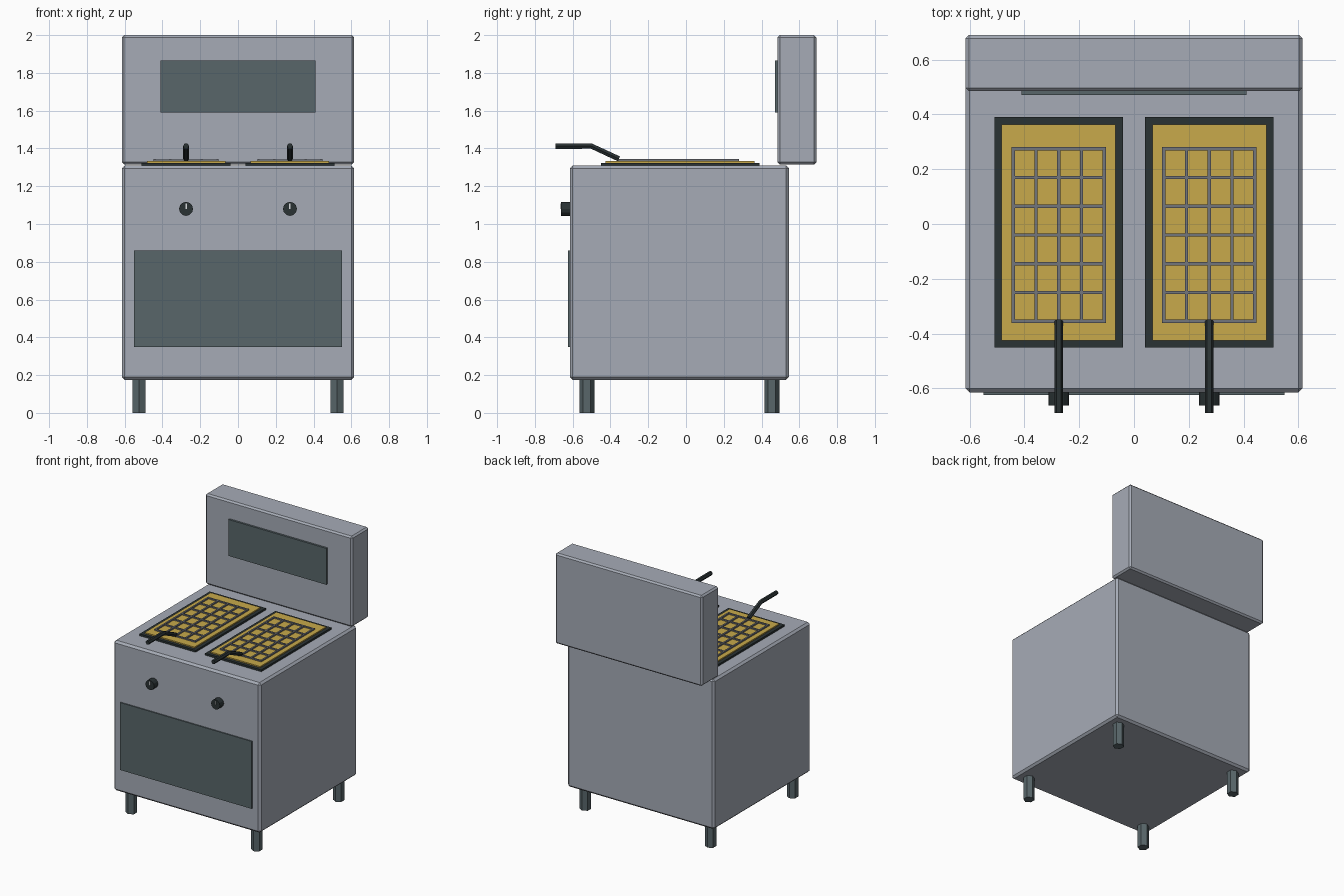
import bpy
import math
from mathutils import Vector

cube = bpy.data.objects.get("Cube")
if cube:
    bpy.data.objects.remove(cube, do_unlink=True)


def material(name, rgb):
    m = bpy.data.materials.new(name)
    m.use_nodes = True
    m.diffuse_color = (*rgb, 1)
    m.node_tree.nodes["Principled BSDF"].inputs["Base Color"].default_value = (*rgb, 1)
    return m


STEEL = material("brushed steel", (0.38, 0.41, 0.47))
SLATE = material("slate grey", (0.098, 0.133, 0.144))
BLACK = material("black plastic", (0.023, 0.032, 0.034))
OIL = material("golden oil", (0.58, 0.40, 0.07))
WIRE = material("basket wire", (0.17, 0.18, 0.20))
WHITE = material("white mark", (0.7, 0.72, 0.74))


def finish(name, mat):
    ob = bpy.context.object
    ob.name = name
    ob.data.materials.append(mat)
    return ob


def box(name, mat, x, y, z, bevel=0):
    """Box spanning the (low, high) pairs given for each axis."""
    spans = (x, y, z)
    bpy.ops.mesh.primitive_cube_add(size=1, location=[(a + b) / 2 for a, b in spans])
    ob = finish(name, mat)
    ob.scale = [b - a for a, b in spans]
    bpy.ops.object.transform_apply(location=False, rotation=False, scale=True)
    if bevel:
        mod = ob.modifiers.new("bevel", "BEVEL")
        mod.width = bevel
        mod.segments = 1
    return ob


def rod(name, mat, start, end, radius, sides):
    """Straight cylinder between two points."""
    a, b = Vector(start), Vector(end)
    bpy.ops.mesh.primitive_cylinder_add(vertices=sides, radius=radius,
                                        depth=(b - a).length, location=(a + b) / 2)
    ob = finish(name, mat)
    ob.rotation_euler = (b - a).to_track_quat("Z", "Y").to_euler()
    return ob


# Cabinet, back panel and their flat inserts
box("cabinet", STEEL, (-0.615, 0.615), (-0.615, 0.545), (0.175, 1.31), 0.015)
box("back_panel", STEEL, (-0.615, 0.615), (0.485, 0.69), (1.315, 2.0), 0.012)
box("display", SLATE, (-0.41, 0.41), (0.47, 0.49), (1.59, 1.865))
box("door", SLATE, (-0.55, 0.55), (-0.624, -0.61), (0.35, 0.86))

# Six-sided legs
for x in (-0.525, 0.525):
    for y in (-0.525, 0.455):
        bpy.ops.mesh.primitive_cylinder_add(vertices=6, radius=0.04, depth=0.19,
                                            location=(x, y, 0.095))
        finish("leg", SLATE)

for side, cx in (("right", -0.275), ("left", 0.275)):
    # Vat rim and oil surface
    box(side + "_vat_rim", BLACK, (cx - 0.235, cx + 0.235), (-0.45, 0.39), (1.3, 1.324))
    box(side + "_oil", OIL, (cx - 0.208, cx + 0.208), (-0.425, 0.363), (1.31, 1.333))

    # Basket mesh: lengthwise and crosswise wires
    for i in range(5):
        x = cx + (i - 2) * 0.083
        box(side + "_basket_wire", WIRE, (x - 0.006, x + 0.006), (-0.361, 0.281), (1.328, 1.343))
    for i in range(7):
        y = -0.04 + (i - 3) * 0.105
        box(side + "_basket_wire", WIRE, (cx - 0.172, cx + 0.172), (y - 0.006, y + 0.006), (1.328, 1.342))

    # Bent basket handle
    path = [(cx, -0.355, 1.345), (cx, -0.5, 1.412), (cx, -0.69, 1.412)]
    curve = bpy.data.curves.new(side + "_handle", "CURVE")
    curve.dimensions = "3D"
    curve.bevel_depth = 0.016
    curve.bevel_resolution = 1
    curve.use_fill_caps = True
    spline = curve.splines.new("POLY")
    spline.points.add(len(path) - 1)
    for point, co in zip(spline.points, path):
        point.co = (*co, 1)
    spline.use_smooth = False
    curve.materials.append(BLACK)
    bpy.context.collection.objects.link(bpy.data.objects.new(side + "_handle", curve))

    # Control knob with its pointer mark
    rod(side + "_knob", BLACK, (cx, -0.61, 1.08), (cx, -0.662, 1.08), 0.037, 12)
    box(side + "_knob_mark", WHITE, (cx - 0.004, cx + 0.004), (-0.665, -0.66), (1.08, 1.108))
